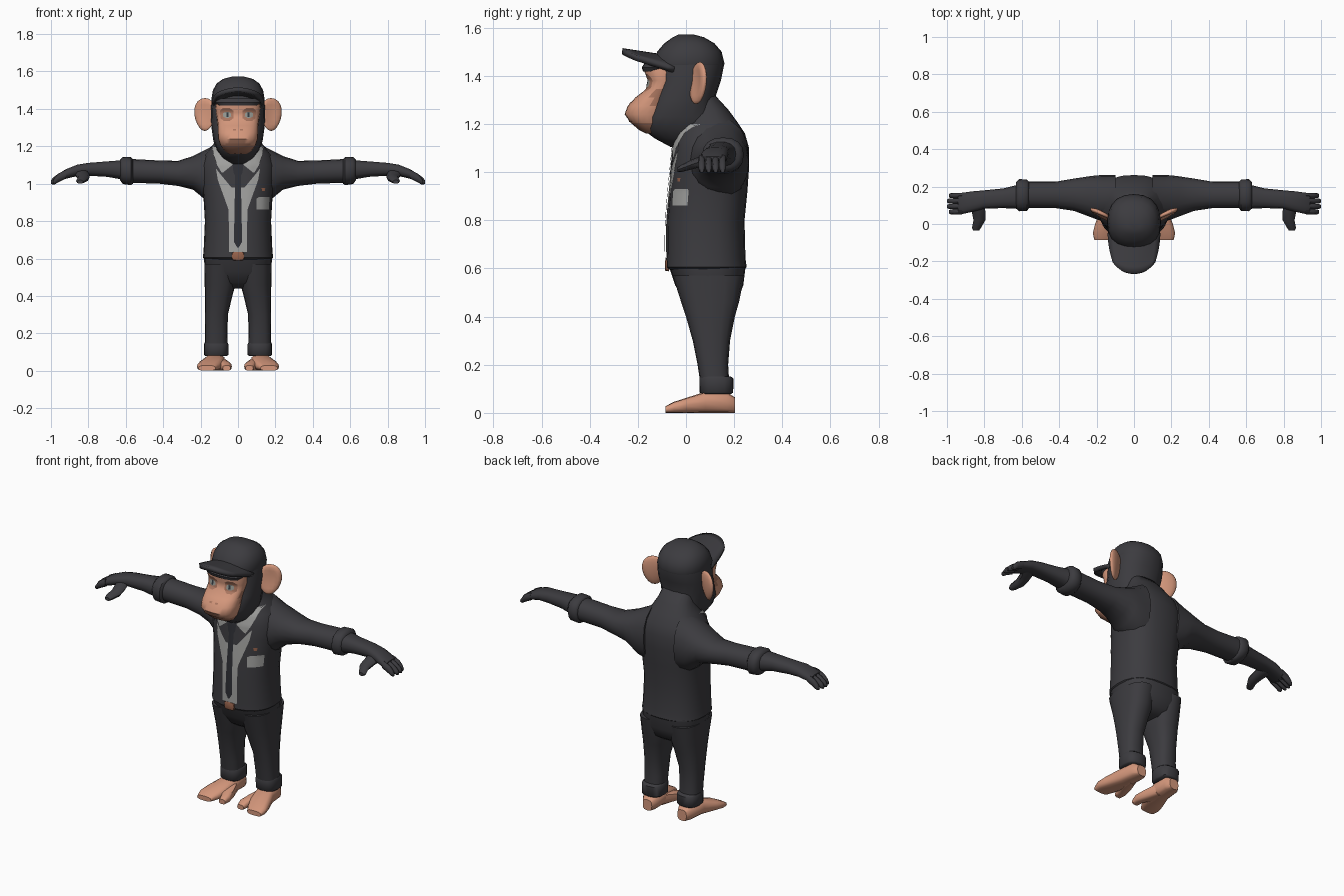
import bpy, bmesh, math
from mathutils import Vector
from mathutils.bvhtree import BVHTree


def material(name, r, g, b):
    m = bpy.data.materials.new(name)
    m.diffuse_color = (r, g, b, 1)
    return m


DARK = material("dark cloth and fur", 0.045, 0.044, 0.050)
TIE = material("tie cloth", 0.028, 0.029, 0.036)
SKIN = material("skin", 0.66, 0.31, 0.20)
SHADE = material("dark skin", 0.40, 0.18, 0.115)
SHIRT = material("shirt grey", 0.36, 0.36, 0.35)
BUCKLE = material("buckle brown", 0.30, 0.12, 0.07)
EYE = material("eye grey", 0.30, 0.31, 0.28)
PUPIL = material("pupil", 0.03, 0.04, 0.05)


def finish(name, bm, mats, mirror=False, rule=None, sharp=50):
    """Turn a bmesh into a smooth object with sharp creases."""
    for f in bm.faces:
        f.smooth = True
        if rule:
            f.material_index = rule(f.calc_center_median())
    for e in bm.edges:
        if len(e.link_faces) == 2 and e.calc_face_angle(0) > math.radians(sharp):
            e.smooth = False
    me = bpy.data.meshes.new(name)
    bm.to_mesh(me)
    bm.free()
    for m in mats:
        me.materials.append(m)
    ob = bpy.data.objects.new(name, me)
    bpy.context.collection.objects.link(ob)
    if mirror:
        ob.modifiers.new("Mirror", 'MIRROR')
    return ob


def loft(name, axis, sections, mats, n=16, power=2.3, **kw):
    """Skin superellipse rings; each section is (t, a0, a1, b0, b1)."""
    bm = bmesh.new()
    rings = []
    for t, a0, a1, b0, b1 in sections:
        ring = []
        for i in range(n):
            w = 2 * math.pi * i / n
            c, s = math.cos(w), math.sin(w)
            a = (a0 + a1) / 2 + (a1 - a0) / 2 * math.copysign(abs(c) ** (2 / power), c)
            b = (b0 + b1) / 2 + (b1 - b0) / 2 * math.copysign(abs(s) ** (2 / power), s)
            co = {'x': (t, a, b), 'y': (a, t, b), 'z': (a, b, t)}[axis]
            ring.append(bm.verts.new(co))
        rings.append(ring)
    for r, q in zip(rings, rings[1:]):
        for i in range(n):
            j = (i + 1) % n
            bm.faces.new((r[i], r[j], q[j], q[i]))
    bm.faces.new(rings[0])
    bm.faces.new(rings[-1])
    bmesh.ops.recalc_face_normals(bm, faces=bm.faces)
    return finish(name, bm, mats, **kw)


def sym(rows):
    """(z, half width, y0, y1) rows to centred loft sections."""
    return [(z, -w, w, y0, y1) for z, w, y0, y1 in rows]


def plate(name, base, rows, mat, lift=0.004, cols=6, steps=4):
    """Thin sheet laid on the front of a part; rows are (z, x0, x1) going up."""
    me = base.data
    tree = BVHTree.FromPolygons([v.co for v in me.vertices], [p.vertices[:] for p in me.polygons])
    lines = []
    for p, q in zip(rows, rows[1:]):
        lines += [[u + (v - u) * k / steps for u, v in zip(p, q)] for k in range(steps)]
    lines.append(rows[-1])
    bm = bmesh.new()
    grid = []
    for z, x0, x1 in lines:
        row = []
        for i in range(cols + 1):
            o = Vector((x0 + (x1 - x0) * i / cols, -1, z))
            hit = tree.ray_cast(o, Vector((0, 1, 0)))[0] or tree.find_nearest(o)[0]
            row.append(bm.verts.new(hit - Vector((0, lift, 0))))
        grid.append(row)
    for r, q in zip(grid, grid[1:]):
        for i in range(cols):
            bm.faces.new((r[i], r[i + 1], q[i + 1], q[i]))
    return finish(name, bm, [mat])


# Jacket and hips
jacket = loft("jacket", 'z', sym([
    (0.595, .178, -.070, .242), (0.605, .188, -.082, .252), (0.64, .184, -.080, .247),
    (0.80, .177, -.078, .243), (0.92, .184, -.068, .255), (1.02, .198, -.058, .262),
    (1.10, .200, -.050, .262), (1.16, .175, -.035, .245), (1.21, .132, -.010, .212),
    (1.26, .105, .0, .175), (1.32, .09, .0, .12)]), [DARK], n=24, power=2.4)
loft("hips", 'z', sym([(0.61, .182, -.072, .248), (0.53, .178, -.045, .238),
                       (0.47, .150, -.005, .215), (0.44, .110, .04, .17)]), [DARK], n=24, power=2.6)

# Legs with rolled cuffs
loft("leg", 'z', [(0.57, .01, .180, -.055, .243), (0.46, .014, .178, -.020, .220),
                  (0.40, .030, .177, .000, .203), (0.30, .054, .176, .028, .183),
                  (0.20, .056, .176, .048, .175), (0.12, .058, .177, .060, .180)],
     [DARK], mirror=True, power=2.6)
loft("trouser_cuff", 'z', [(0.152, .058, .178, .060, .185), (0.143, .052, .182, .055, .197),
                           (0.085, .052, .182, .057, .196), (0.078, .060, .175, .065, .188)],
     [DARK], mirror=True, power=2.6)

# Feet with splayed big toe
loft("foot", 'y', [(.203, .085, .145, 0, .065), (.17, .068, .168, 0, .085), (.08, .068, .178, 0, .088),
                   (.0, .080, .208, 0, .062), (-.05, .100, .220, 0, .046), (-.085, .120, .212, 0, .028)],
     [SKIN], mirror=True, n=12, power=3)
loft("big_toe", 'y', [(.10, .070, .130, 0, .075), (.03, .045, .125, 0, .058),
                      (-.03, .033, .090, 0, .045), (-.065, .040, .082, 0, .028)],
     [SKIN], mirror=True, n=10, power=3)

# Arms: sleeve, cuff, forearm, hand
loft("sleeve", 'x', [(.10, .010, .262, .88, 1.225), (.16, .012, .262, .90, 1.188),
                     (.20, .025, .260, .935, 1.168), (.24, .040, .255, .968, 1.148),
                     (.32, .070, .243, .988, 1.122), (.42, .085, .226, 1.0, 1.124),
                     (.57, .085, .226, 1.005, 1.132)], [DARK], mirror=True, power=2.2)
loft("sleeve_cuff", 'x', [(.562, .085, .226, 1.00, 1.130), (.572, .070, .238, .992, 1.142),
                          (.615, .068, .240, .998, 1.144), (.632, .085, .222, 1.02, 1.128)],
     [DARK], mirror=True)
loft("forearm_and_palm", 'x', [(.60, .080, .215, 1.018, 1.128), (.70, .085, .190, 1.036, 1.120),
                               (.80, .082, .180, 1.042, 1.112), (.86, .066, .175, 1.040, 1.102),
                               (.92, .053, .167, 1.026, 1.078), (.94, .056, .164, 1.024, 1.066)],
     [DARK], mirror=True, n=14, power=2.5)
for i in range(4):
    y = .050 + .029 * i
    tip = 1.0 if i in (1, 2) else .99
    loft("finger", 'x', [(.92, y, y + .03, 1.028, 1.074), (.96, y, y + .03, 1.008, 1.054),
                         (tip - .01, y + .002, y + .028, .996, 1.032), (tip, y + .007, y + .023, .998, 1.016)],
         [DARK], mirror=True, n=8)
loft("thumb", 'y', [(.12, .800, .890, 1.04, 1.09), (.07, .795, .868, 1.024, 1.07),
                    (.02, .795, .858, 1.010, 1.05), (-.02, .818, .866, 1.0, 1.03),
                    (-.035, .828, .860, 1.0, 1.02)], [DARK], mirror=True, n=8)

# Furry head with beard, topped by the cap crown
loft("head", 'z', sym([(1.105, .045, -.065, .10), (1.14, .085, -.130, .12), (1.18, .112, -.183, .14),
                       (1.23, .132, -.185, .128), (1.30, .142, -.150, .118), (1.38, .145, -.130, .145),
                       (1.44, .142, -.135, .157), (1.46, .140, -.130, .157)]), [DARK], n=20)
loft("cap_crown", 'z', sym([(1.435, .137, -.135, .155), (1.45, .143, -.137, .160), (1.50, .134, -.120, .148),
                            (1.535, .115, -.090, .118), (1.56, .080, -.055, .075), (1.572, .035, -.03, .03)]),
     [DARK], n=20)

# Cap peak, drooping at the sides
bm = bmesh.new()
bmesh.ops.create_grid(bm, x_segments=10, y_segments=6, size=1)
for v in bm.verts:
    u, t = v.co.x, (1 - v.co.y) / 2
    front = -.265 + .055 * abs(u) ** 2.5
    v.co = Vector((u * (.135 - .025 * t * t), -.05 + (front + .05) * t,
                   1.470 + .033 * t - (.048 - .020 * t) * u * u))
bmesh.ops.recalc_face_normals(bm, faces=bm.faces)
peak = finish("cap_peak", bm, [DARK])
thick = peak.modifiers.new("Thickness", 'SOLIDIFY')
thick.thickness, thick.offset = .024, 0

# Face: bare skin brow and muzzle, darker at the cheeks and under the lip
face = loft("face", 'z', sym([
    (1.160, .050, -.165, -.09), (1.175, .072, -.195, -.09), (1.205, .094, -.230, -.085),
    (1.240, .106, -.255, -.075), (1.275, .108, -.242, -.06), (1.310, .108, -.210, -.05),
    (1.345, .112, -.165, -.04), (1.380, .118, -.156, -.03), (1.415, .120, -.172, -.03),
    (1.445, .112, -.165, -.03)]), [SKIN, SHADE], n=24, power=2.5,
    rule=lambda c: int(c.z < 1.19 or (c.z < 1.34 and c.y > -.135)))
plate("mouth", face, [(1.208, -.068, .068), (1.214, -.068, .068)], SHADE, .003, 10, 1)
loft("brow", 'z', sym([(1.418, .105, -.178, -.08), (1.435, .122, -.184, -.05), (1.455, .115, -.17, -.05)]),
     [DARK], n=20)


def pair(name, base, rows, mat, lift):
    for s in (-1, 1):
        plate(name, base, [(z, *sorted((s * a, s * b))) for z, a, b in rows], mat, lift)


pair("eye_socket", face, [(1.335, .045, .075), (1.35, .025, .094), (1.39, .025, .096), (1.405, .045, .08)], SHADE, .003)
pair("eye", face, [(1.352, .050, .066), (1.360, .036, .080), (1.376, .038, .080), (1.384, .048, .068)], EYE, .005)
pair("pupil", face, [(1.357, .050, .062), (1.381, .050, .062)], PUPIL, .007)
pair("nostril", face, [(1.284, .012, .026), (1.292, .010, .028)], SHADE, .003)

# Ears: flattened cups turned backwards
bm = bmesh.new()
bmesh.ops.create_uvsphere(bm, u_segments=14, v_segments=10, radius=1)
for v in bm.verts:
    x, y, z = v.co
    if y < 0:
        y += 1.1 * max(0, .75 - x * x - z * z)
    wide = .058 * (1 + .18 * z)
    v.co = Vector((.177 + x * wide, .050 + .022 * y + x * .028 + z * .008, 1.370 + z * .088))
finish("ear", bm, [SKIN], mirror=True)

# Shirt front, collar, tie, pocket, badge and buckle laid on the jacket
plate("shirt_front", jacket, [(.635, -.048, .048), (.86, -.050, .050), (1.02, -.108, .108),
                              (1.08, -.118, .118)], SHIRT, .004, 10)
plate("waistcoat_gap", jacket, [(.98, -.035, .035), (1.04, -.085, .085), (1.09, -.125, .125),
                                (1.16, -.10, .10)], DARK, .006, 10)
pair("collar", jacket, [(1.06, .080, .088), (1.10, .030, .112), (1.15, .035, .130), (1.20, .060, .138)], SHIRT, .009)
plate("tie", jacket, [(.66, -.005, .005), (.69, -.022, .022), (1.04, -.015, .015), (1.06, -.024, .024),
                      (1.11, -.030, .030)], TIE, .0095)
plate("pocket_patch", jacket, [(.862, .100, .165), (.920, .098, .168), (.930, .115, .168)], SHIRT)
plate("badge", jacket, [(.960, .130, .144), (.976, .126, .146)], BUCKLE)
loft("belt_buckle", 'y', [(-.07, -.034, .034, .588, .638), (-.085, -.032, .032, .590, .636),
                          (-.088, -.026, .026, .596, .630)], [BUCKLE], n=12, power=4)
